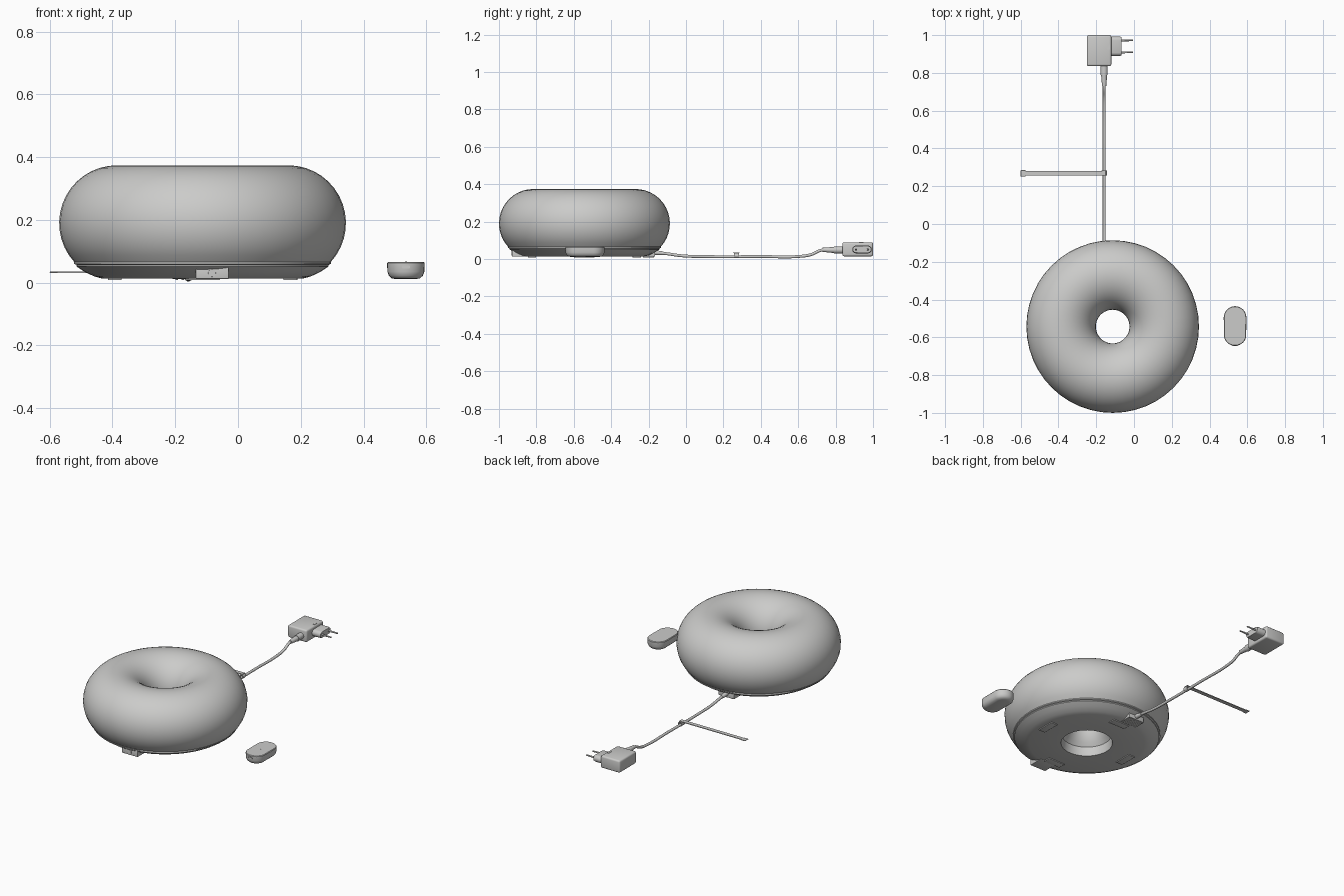
import bpy, bmesh, math
from mathutils import Matrix, Vector

old = bpy.data.objects.get("Cube")
if old:
    bpy.data.objects.remove(old)

grey = bpy.data.materials.new("light grey plastic")
grey.use_nodes = True
grey.diffuse_color = (0.6, 0.6, 0.59, 1)
grey.node_tree.nodes["Principled BSDF"].inputs["Base Color"].default_value = (0.6, 0.6, 0.59, 1)

CX, CY = -0.113, -0.543     # ring centre
CABLE_X = -0.158


def finish(name, bm, loc=(0, 0, 0), angle=35):
    bmesh.ops.recalc_face_normals(bm, faces=bm.faces)
    mesh = bpy.data.meshes.new(name)
    bm.to_mesh(mesh)
    bm.free()
    mesh.materials.append(grey)
    ob = bpy.data.objects.new(name, mesh)
    ob.location = loc
    bpy.context.collection.objects.link(ob)
    bpy.ops.object.select_all(action='DESELECT')
    bpy.context.view_layer.objects.active = ob
    ob.select_set(True)
    bpy.ops.object.shade_smooth_by_angle(angle=math.radians(angle))
    return ob


def loft(name, rings, loc=(0, 0, 0), closed=False, caps=True, angle=35):
    """Skin a list of equal-length point rings."""
    bm = bmesh.new()
    loops = [[bm.verts.new(p) for p in ring] for ring in rings]
    n = len(loops[0])
    pairs = list(zip(loops, loops[1:])) + ([(loops[-1], loops[0])] if closed else [])
    for a, b in pairs:
        for i in range(n):
            j = (i + 1) % n
            bm.faces.new((a[i], a[j], b[j], b[i]))
    if caps and not closed:
        bm.faces.new(loops[0])
        bm.faces.new(loops[-1])
    return finish(name, bm, loc, angle)


def circle(r, z, n=48):
    return [(r * math.cos(t * math.tau / n), r * math.sin(t * math.tau / n), z) for t in range(n)]


def revolve(name, profile, loc, closed=False, caps=True, n=48, angle=35):
    return loft(name, [circle(r, z, n) for r, z in profile], loc, closed, caps, angle)


def capsule(r, half, z, n=32):
    """Stadium outline, long along y."""
    return [(x, y + math.copysign(half, y + 1e-6), z) for x, y, z in circle(r, z, n)]


def box(name, lo, hi, bevel=0.0, turn=0.0):
    lo, hi = Vector(lo), Vector(hi)
    bm = bmesh.new()
    bmesh.ops.create_cube(bm, size=1)
    bmesh.ops.scale(bm, vec=hi - lo, verts=bm.verts)
    if bevel:
        bmesh.ops.bevel(bm, geom=bm.edges[:], offset=bevel, segments=3, profile=0.5, affect='EDGES')
    ob = finish(name, bm, (lo + hi) / 2)
    ob.rotation_euler.z = turn
    return ob


def rod(name, a, b, r1, r2, n=16):
    """Straight tapered rod between two points."""
    a, b = Vector(a), Vector(b)
    d = b - a
    ob = revolve(name, [(r1, 0), (r2, d.length)], a, n=n)
    ob.rotation_euler = d.to_track_quat('Z', 'Y').to_euler()
    return ob


# Ring shade, open at the bottom where the base fits
A, R, Z, START = 0.273, 0.184, 0.190, math.radians(-42.5)
SPAN = math.pi - 2 * START
shade = [(A + R * math.cos(START + SPAN * i / 30), Z + R * math.sin(START + SPAN * i / 30))
         for i in range(31)]
revolve("ring_shade", shade, (CX, CY, 0), caps=False, angle=60)

# Base tray with seam lip, sloping skirt, flat underside and centre opening
tray = [(0.137, 0.066), (0.409, 0.066), (0.409, 0.060), (0.402, 0.057), (0.402, 0.052),
        (0.375, 0.034), (0.345, 0.020), (0.32, 0.013), (0.143, 0.013), (0.138, 0.04)]
revolve("base_tray", tray, (CX, CY, 0), closed=True, angle=25)

# Four feet under the base
for i in range(4):
    t = i * math.pi / 2
    x, y = CX + 0.28 * math.cos(t), CY + 0.28 * math.sin(t)
    box("foot", (x - 0.022, y - 0.055, 0.008), (x + 0.022, y + 0.055, 0.016), 0.002, t)

# Front switch block with round button
box("switch_block", (-0.135, -0.93, 0.012), (-0.03, -0.84, 0.05), 0.002)
rod("switch_button", (-0.083, -0.925, 0.031), (-0.083, -0.933, 0.031), 0.013, 0.012, 24)

# Rear socket block with ribs
box("rear_socket", (-0.21, -0.235, 0.012), (-0.105, -0.165, 0.045), 0.002)
for i in range(5):
    x = -0.195 + i * 0.019
    box("socket_rib", (x - 0.004, -0.23, 0.009), (x + 0.004, -0.17, 0.014))

# Remote: flat top, rounded underside
remote = [capsule(0.030, 0.045, 0.011), capsule(0.045, 0.045, 0.014), capsule(0.054, 0.045, 0.022),
          capsule(0.059, 0.045, 0.035), capsule(0.060, 0.045, 0.062), capsule(0.057, 0.045, 0.066)]
loft("remote_body", remote, (0.535, -0.54, 0))
revolve("remote_button", [(0.004, 0.064), (0.003, 0.067)], (0.535, -0.545, 0), n=16)
slot = loft("remote_slot", [capsule(0.005, 0.008, 0), capsule(0.005, 0.008, 0.006)], (0.535, -0.641, 0.05))
slot.rotation_euler = (math.pi / 2, 0, math.pi / 2)
slot.rotation_euler = Matrix(((0, 1, 0), (0, 0, -1), (-1, 0, 0))).to_euler()

# Cable as a bevelled curve
path = [(-0.20, 0.034), (-0.12, 0.030), (-0.02, 0.017), (0.10, 0.013), (0.40, 0.013),
        (0.62, 0.015), (0.67, 0.024), (0.72, 0.046), (0.76, 0.050)]
curve = bpy.data.curves.new("power_cable", 'CURVE')
curve.dimensions = '3D'
curve.bevel_depth = 0.008
curve.bevel_resolution = 3
curve.use_fill_caps = True
spline = curve.splines.new('BEZIER')
spline.bezier_points.add(len(path) - 1)
for point, (y, z) in zip(spline.bezier_points, path):
    point.co = (CABLE_X, y, z)
    point.handle_left_type = point.handle_right_type = 'AUTO'
curve.materials.append(grey)
cable = bpy.data.objects.new("power_cable", curve)
bpy.context.collection.objects.link(cable)
rod("cable_sleeve", (CABLE_X, -0.17, 0.034), (CABLE_X, -0.12, 0.030), 0.014, 0.010)
rod("strain_relief", (CABLE_X, 0.73, 0.049), (CABLE_X, 0.80, 0.048), 0.011, 0.017)
rod("strain_collar", (CABLE_X, 0.79, 0.048), (CABLE_X, 0.84, 0.048), 0.019, 0.019)

# Cable tie: loop around the cable and a flat tail
loop = revolve("tie_loop", [(0.010, -0.014), (0.014, -0.014), (0.014, 0.014), (0.010, 0.014)],
               (CABLE_X, 0.27, 0.018), closed=True, n=20)
loop.rotation_euler.x = math.pi / 2
box("tie_strap", (-0.585, 0.257, 0.031), (-0.15, 0.281, 0.035))
box("tie_end", (-0.60, 0.252, 0.031), (-0.575, 0.285, 0.035), 0.0015)

# Adapter, plug and pins
box("adapter_body", (-0.25, 0.836, 0.014), (-0.12, 1.0, 0.089), 0.010)
box("adapter_latch", (-0.142, 0.925, 0.086), (-0.128, 0.95, 0.091))
plug = loft("plug_body", [capsule(0.021, 0.031, 0), capsule(0.021, 0.031, 0.045),
                          capsule(0.018, 0.031, 0.058)], (-0.123, 0.941, 0.051))
plug.rotation_euler.y = math.pi / 2
for y in (0.909, 0.972):
    rod("plug_pin", (-0.068, y, 0.051), (-0.005, y, 0.051), 0.0055, 0.004, 12)
